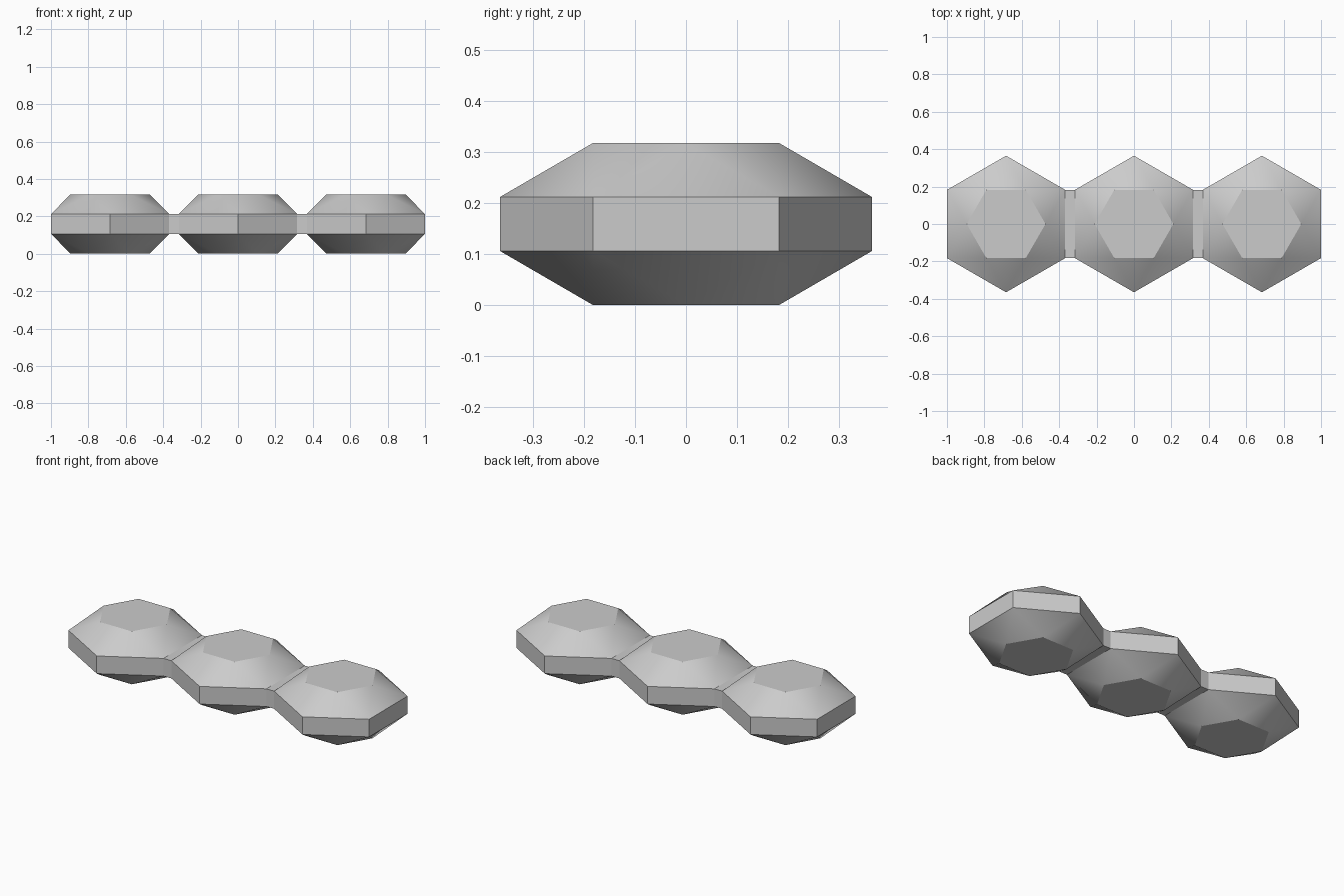
import bpy, bmesh, math

cube = bpy.data.objects.get("Cube")
if cube:
    bpy.data.objects.remove(cube, do_unlink=True)

R = 0.365                           # girdle corner radius
CAP = R / math.sqrt(3)              # cap corner radius
FLAT = R * math.cos(math.pi / 6)    # girdle centre to flat side
PITCH = 1 - FLAT                    # spacing between beads
Z = (0.0, 0.106, 0.212, 0.318)      # bottom, girdle low, girdle high, top

grey = bpy.data.materials.new("plain grey")
grey.use_nodes = True
colour = (0.6, 0.6, 0.6, 1)
grey.diffuse_color = colour
grey.node_tree.nodes["Principled BSDF"].inputs["Base Color"].default_value = colour


def finish(bm, name, x):
    bmesh.ops.recalc_face_normals(bm, faces=bm.faces)
    mesh = bpy.data.meshes.new(name)
    bm.to_mesh(mesh)
    bm.free()
    mesh.materials.append(grey)
    obj = bpy.data.objects.new(name, mesh)
    bpy.context.collection.objects.link(obj)
    obj.location.x = x
    return obj


def ring(bm, radius, z, turn):
    angles = [math.radians(60 * i + turn) for i in range(6)]
    return [bm.verts.new((radius * math.cos(a), radius * math.sin(a), z)) for a in angles]


def bead(name, x):
    bm = bmesh.new()
    bottom, low = ring(bm, CAP, Z[0], 0), ring(bm, R, Z[1], 30)
    high, top = ring(bm, R, Z[2], 30), ring(bm, CAP, Z[3], 0)
    bm.faces.new(bottom)
    bm.faces.new(top)
    for i in range(6):
        j = (i + 1) % 6
        bm.faces.new((low[i], low[j], high[j], high[i]))
        # Alternating triangles from the girdle to each turned cap
        for cap, girdle in ((bottom, low), (top, high)):
            bm.faces.new((cap[i], cap[j], girdle[i]))
            bm.faces.new((girdle[i], girdle[j], cap[j]))
    obj = finish(bm, name, x)
    # Smooth the sloped facets, keep caps and girdle crisp
    bpy.ops.object.select_all(action='DESELECT')
    obj.select_set(True)
    bpy.context.view_layer.objects.active = obj
    bpy.ops.object.shade_smooth_by_angle(angle=math.radians(27))


def link_bar(name, x):
    bm = bmesh.new()
    bmesh.ops.create_cube(bm, size=1)
    bmesh.ops.scale(bm, vec=(PITCH - 2 * FLAT, R, Z[2] - Z[1]), verts=bm.verts)
    bmesh.ops.translate(bm, vec=(0, 0, (Z[1] + Z[2]) / 2), verts=bm.verts)
    finish(bm, name, x)


# Three hexagonal beads in a row
for name, side in (("right_bead", -1), ("middle_bead", 0), ("left_bead", 1)):
    bead(name, side * PITCH)

# Thin bars joining neighbouring beads
for name, side in (("right_link", -1), ("left_link", 1)):
    link_bar(name, side * PITCH / 2)
